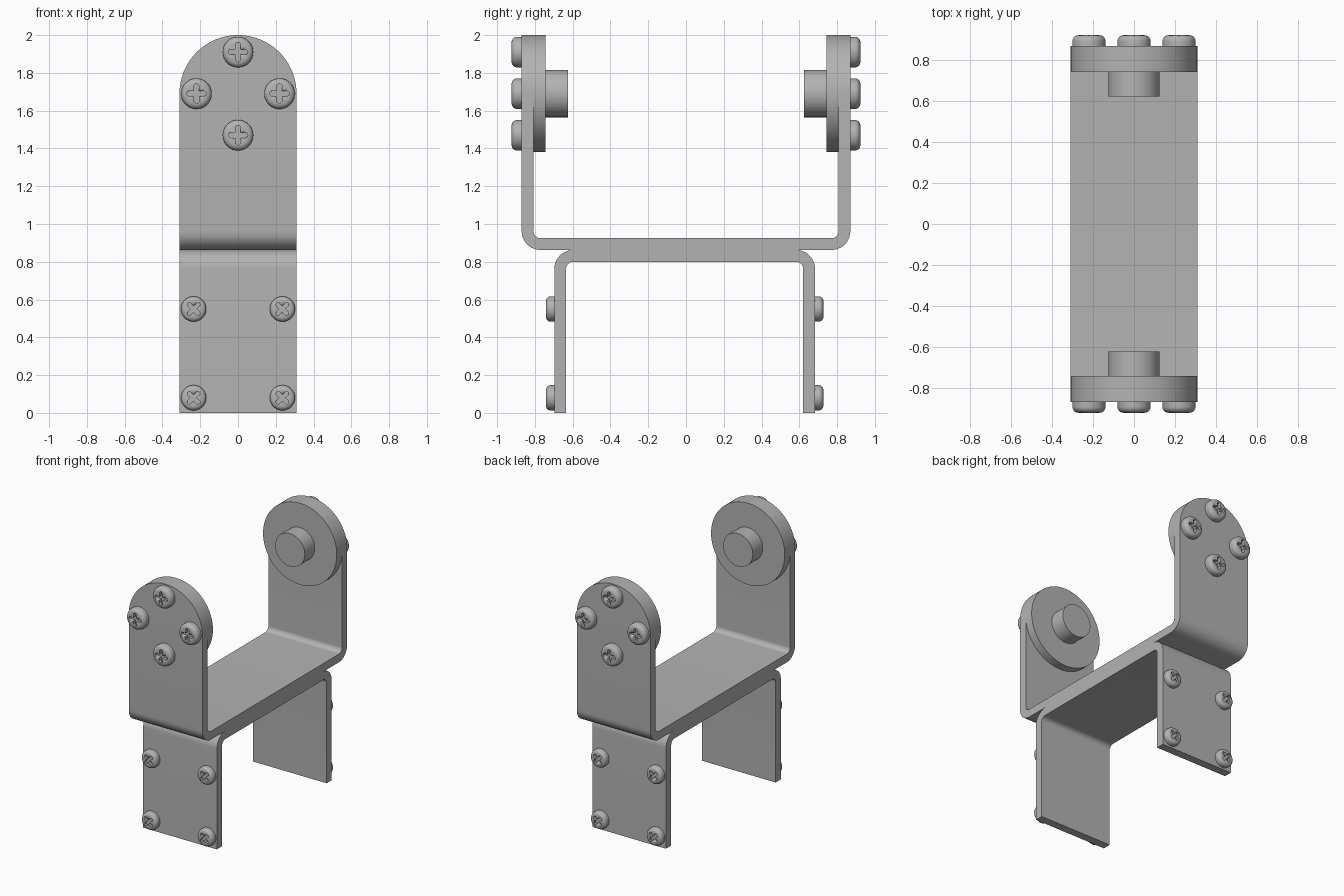
import bpy, bmesh
from math import sin, cos, pi, radians
from mathutils import Matrix, Vector

if "Cube" in bpy.data.objects:
    bpy.data.objects.remove(bpy.data.objects["Cube"])

HALF_WIDTH = 0.31
THICK = 0.0625
JOINT_Z = 0.8625      # plane where the two brackets touch
PIVOT_Z = 1.69
BEND = 0.1            # outer bend radius

steel = bpy.data.materials.new("grey steel")
steel.use_nodes = True
colour = (0.45, 0.45, 0.45, 1)
steel.diffuse_color = colour
steel.node_tree.nodes["Principled BSDF"].inputs["Base Color"].default_value = colour


def add_object(name, mesh):
    obj = bpy.data.objects.new(name, mesh)
    bpy.context.collection.objects.link(obj)
    if not mesh.materials:
        mesh.materials.append(steel)
    return obj


def smooth(obj):
    bpy.ops.object.select_all(action="DESELECT")
    obj.select_set(True)
    bpy.context.view_layer.objects.active = obj
    bpy.ops.object.shade_smooth_by_angle(angle=radians(30))


def finish(name, bm):
    bmesh.ops.remove_doubles(bm, verts=bm.verts[:], dist=1e-5)
    bmesh.ops.recalc_face_normals(bm, faces=bm.faces[:])
    mesh = bpy.data.meshes.new(name)
    bm.to_mesh(mesh)
    bm.free()
    obj = add_object(name, mesh)
    smooth(obj)
    return obj


def bracket(name, outer, up, end_z, round_end, shift=0.0):
    """U-shaped strip: stations of (outer point, inner point, half width)."""
    half = []
    cy, cz = outer - BEND, JOINT_Z + up * BEND
    for i in range(13):
        a = i / 12 * pi / 2
        d = Vector((sin(a), -up * cos(a)))
        c = Vector((cy, cz))
        half.append((c + d * BEND, c + d * (BEND - THICK), HALF_WIDTH))
    steps = 24 if round_end else 0
    for i in range(steps + 1):
        a = i / max(steps, 1) * pi / 2
        z = end_z + (HALF_WIDTH * sin(a) if round_end else 0)
        half.append((Vector((outer, z)), Vector((outer - THICK, z)), HALF_WIDTH * cos(a)))
    flip = lambda p: Vector((-p.x, p.y))
    stations = [(flip(o), flip(i), w) for o, i, w in reversed(half)] + half

    bm = bmesh.new()
    rings = []
    for o, i, w in stations:
        corners = ((-w, o), (w, o), (w, i), (-w, i))
        rings.append([bm.verts.new((x, p.x + shift, p.y)) for x, p in corners])
    for a, b in zip(rings, rings[1:]):
        for k in range(4):
            n = (k + 1) % 4
            bm.faces.new((a[k], a[n], b[n], b[k]))
    if not round_end:
        bm.faces.new(rings[0])
        bm.faces.new(rings[-1])
    return finish(name, bm)


def lathe(name, profile, segments):
    """Solid of revolution about z from (radius, height) points."""
    bm = bmesh.new()
    verts = [bm.verts.new((r, 0, z)) for r, z in profile]
    edges = [bm.edges.new(pair) for pair in zip(verts, verts[1:])]
    bmesh.ops.spin(bm, geom=verts + edges, cent=(0, 0, 0), axis=(0, 0, 1),
                   angle=2 * pi, steps=segments)
    bmesh.ops.remove_doubles(bm, verts=bm.verts[:], dist=1e-5)
    bmesh.ops.holes_fill(bm, edges=bm.edges[:], sides=0)
    return finish(name, bm)


def place(obj, x, y, z, side, scale=1.0, roll=0.0):
    """Stand a z-axis part so that its axis points along side * y."""
    turn = Matrix.Rotation(-side * pi / 2, 4, "X")
    obj.matrix_world = (Matrix.Translation((x, y, z)) @ turn
                        @ Matrix.Rotation(roll, 4, "Z") @ Matrix.Scale(scale, 4))


def cross_cutter():
    """Plus-shaped prism with rounded arm ends."""
    bm = bmesh.new()
    reach, w = 0.64, 0.17
    outline = []
    for q in range(4):
        turn = Matrix.Rotation(q * pi / 2, 3, "Z")
        arm = [Vector((w, -w, 0))]
        for i in range(7):
            a = -pi / 2 + i * pi / 6
            arm.append(Vector((reach - w + w * cos(a), w * sin(a), 0)))
        outline += [bm.verts.new(turn @ p + Vector((0, 0, 0.35))) for p in arm]
    face = bm.faces.new(outline)
    top = bmesh.ops.extrude_face_region(bm, geom=[face])["geom"]
    bmesh.ops.translate(bm, vec=(0, 0, 0.6),
                        verts=[v for v in top if isinstance(v, bmesh.types.BMVert)])
    return finish("cross_cutter", bm)


def screw_mesh():
    """Pan-head screw of unit radius with a cross recess."""
    profile = [(0, 0), (1, 0), (1, 0.3)]
    profile += [(0.62 + 0.38 * cos(i * pi / 16), 0.3 + 0.36 * sin(i * pi / 16))
                for i in range(1, 9)]
    profile += [(0, 0.69)]
    head = lathe("screw_head", profile, 40)
    cutter = cross_cutter()
    mod = head.modifiers.new("recess", "BOOLEAN")
    mod.operation, mod.object, mod.solver = "DIFFERENCE", cutter, "EXACT"
    graph = bpy.context.evaluated_depsgraph_get()
    mesh = bpy.data.meshes.new_from_object(head.evaluated_get(graph))
    for helper in (head, cutter):
        bpy.data.objects.remove(helper)
    return mesh


# Brackets, back to back
bracket("upper_bracket", 0.87, 1, PIVOT_Z, True)
bracket("lower_bracket", 0.69, -1, 0.0, False, shift=-0.007)

# Pivot discs with stub axles on the inner faces of the arms
disc_depth, axle_depth = 0.0635, 0.12
for side, label in ((-1, "front"), (1, "back")):
    inner = 0.87 - THICK
    disc = lathe(label + "_pivot_disc", [(0, 0), (HALF_WIDTH, 0),
                 (HALF_WIDTH, disc_depth), (0, disc_depth)], 96)
    place(disc, 0, side * inner, PIVOT_Z, -side)
    axle = lathe(label + "_stub_axle", [(0, 0), (0.125, 0),
                 (0.125, axle_depth), (0, axle_depth)], 64)
    place(axle, 0, side * (inner - disc_depth), PIVOT_Z, -side)

# Screws: four round each pivot, four on each leg
screw = screw_mesh()
for side, label in ((-1, "front"), (1, "back")):
    for k in range(4):
        a = k * pi / 2
        obj = add_object(f"{label}_pivot_screw_{k + 1}", screw)
        place(obj, 0.22 * cos(a), side * 0.87, PIVOT_Z + 0.22 * sin(a), side, 0.081)
    for k, (x, z) in enumerate((x, z) for x in (-0.235, 0.235) for z in (0.08, 0.55)):
        obj = add_object(f"{label}_leg_screw_{k + 1}", screw)
        place(obj, x, side * 0.69 - 0.007, z, side, 0.067, pi / 4)
